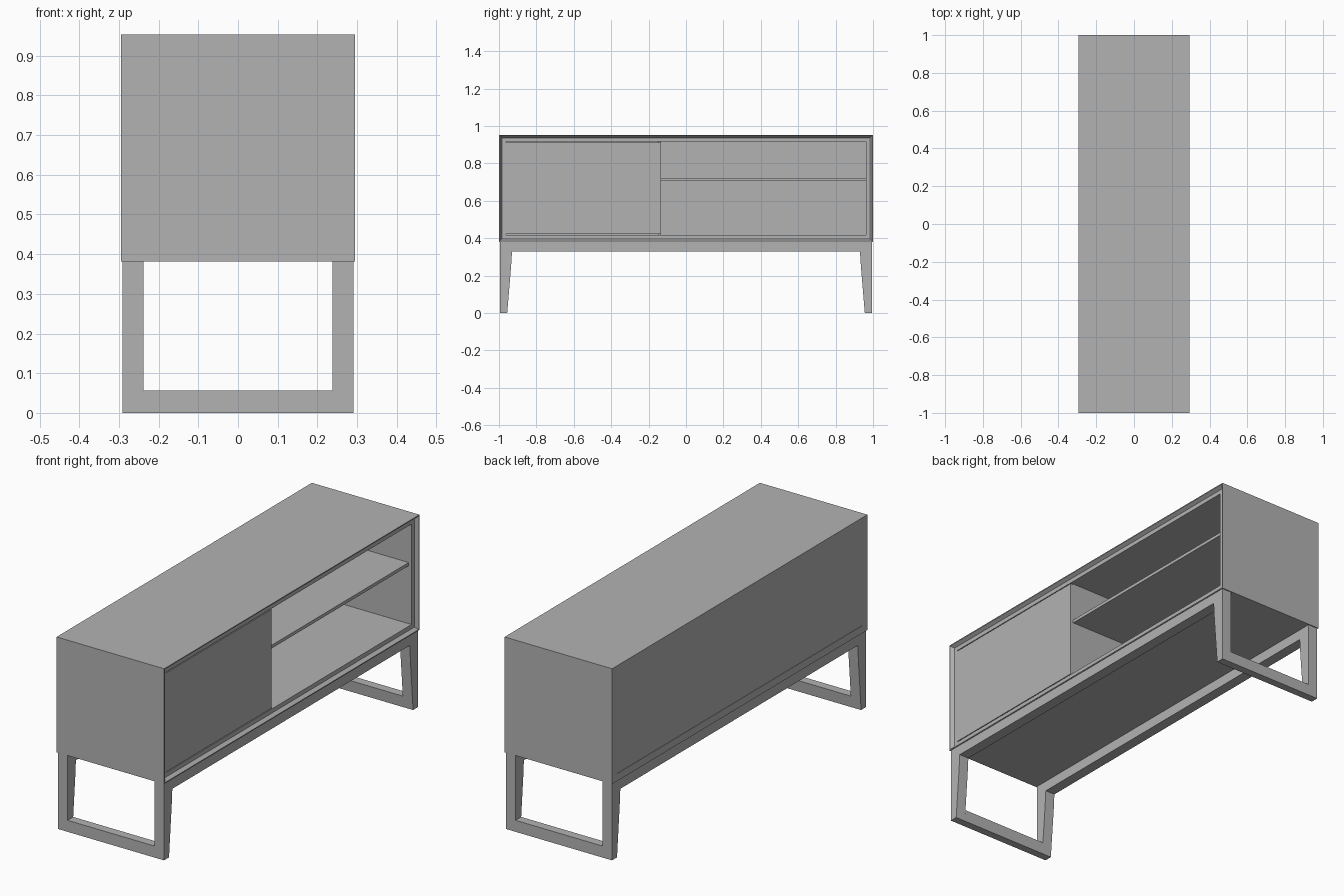
import bpy, bmesh

if "Cube" in bpy.data.objects:
    bpy.data.objects.remove(bpy.data.objects["Cube"], do_unlink=True)

GREY = 0.45
mat = bpy.data.materials.new("plain grey")
mat.use_nodes = True
mat.diffuse_color = (GREY, GREY, GREY, 1)
mat.node_tree.nodes["Principled BSDF"].inputs["Base Color"].default_value = (GREY, GREY, GREY, 1)

# Main dimensions
HALF_X, HALF_Y = 0.295, 1.0
BOTTOM, TOP = 0.381, 0.953
WALL = 0.037
IN_Y, IN_LOW, IN_HIGH = HALF_Y - WALL, BOTTOM + WALL, TOP - WALL


def finish(name, bm):
    bmesh.ops.recalc_face_normals(bm, faces=bm.faces)
    mesh = bpy.data.meshes.new(name)
    bm.to_mesh(mesh)
    bm.free()
    mesh.materials.append(mat)
    obj = bpy.data.objects.new(name, mesh)
    bpy.context.collection.objects.link(obj)
    return obj


def box(name, xs, ys, zs):
    bm = bmesh.new()
    bmesh.ops.create_cube(bm, size=1)
    for v in bm.verts:
        v.co = [r[0] if c < 0 else r[1] for c, r in zip(v.co, (xs, ys, zs))]
    return finish(name, bm)


def prism(name, outline, x0, x1):
    """Extrude a (y, z) outline along x."""
    bm = bmesh.new()
    face = bm.faces.new([bm.verts.new((x0, y, z)) for y, z in outline])
    out = bmesh.ops.extrude_face_region(bm, geom=[face])
    for v in out["geom"]:
        if isinstance(v, bmesh.types.BMVert):
            v.co.x = x1
    return finish(name, bm)


def rect_sweep(name, profile):
    """Mitred rectangular frame from a closed (x, inset) profile."""
    bm = bmesh.new()
    loops = []
    for x, inset in profile:
        y, low, high = HALF_Y - inset, BOTTOM + inset, TOP - inset
        loops.append([bm.verts.new((x, a, b)) for a, b in
                      ((-y, low), (y, low), (y, high), (-y, high))])
    for i, ring in enumerate(loops):
        prev = loops[i - 1]
        for k in range(4):
            n = (k + 1) % 4
            bm.faces.new((prev[k], prev[n], ring[n], ring[k]))
    return finish(name, bm)


# Cabinet shell with a bevelled, stepped rim around the open side
rect_sweep("cabinet_shell", [
    (-HALF_X, 0), (HALF_X, 0), (HALF_X, 0.005), (0.278, 0.016),
    (0.278, WALL), (-HALF_X, WALL)])

# Inner parts
box("back_panel", (-0.293, -0.275), (-IN_Y, IN_Y), (IN_LOW, IN_HIGH))
box("divider", (-0.275, 0.262), (-0.15, -0.133), (IN_LOW, IN_HIGH))
box("shelf", (-0.275, 0.262), (-0.133, IN_Y), (0.705, 0.721))
box("sliding_door", (0.262, 0.278), (-IN_Y, -0.133), (IN_LOW + 0.004, IN_HIGH - 0.004))

# Base: a rail with two tapered legs on each long side
half = [(-0.995, 0), (-0.956, 0), (-0.935, 0.25), (-0.93, 0.33)]
outline = half + [(-y, z) for y, z in reversed(half)] + [(0.995, BOTTOM), (-0.995, BOTTOM)]
for side, s in (("left", 1), ("right", -1)):
    prism(side + "_leg_rail", outline, s * 0.238, s * 0.291)

# Floor bars joining the legs at each end
for end, s in (("front", -1), ("back", 1)):
    bar = [(s * 0.995, 0), (s * 0.956, 0), (s * 0.951, 0.057), (s * 0.995, 0.057)]
    prism(end + "_floor_bar", bar, -0.238, 0.238)
